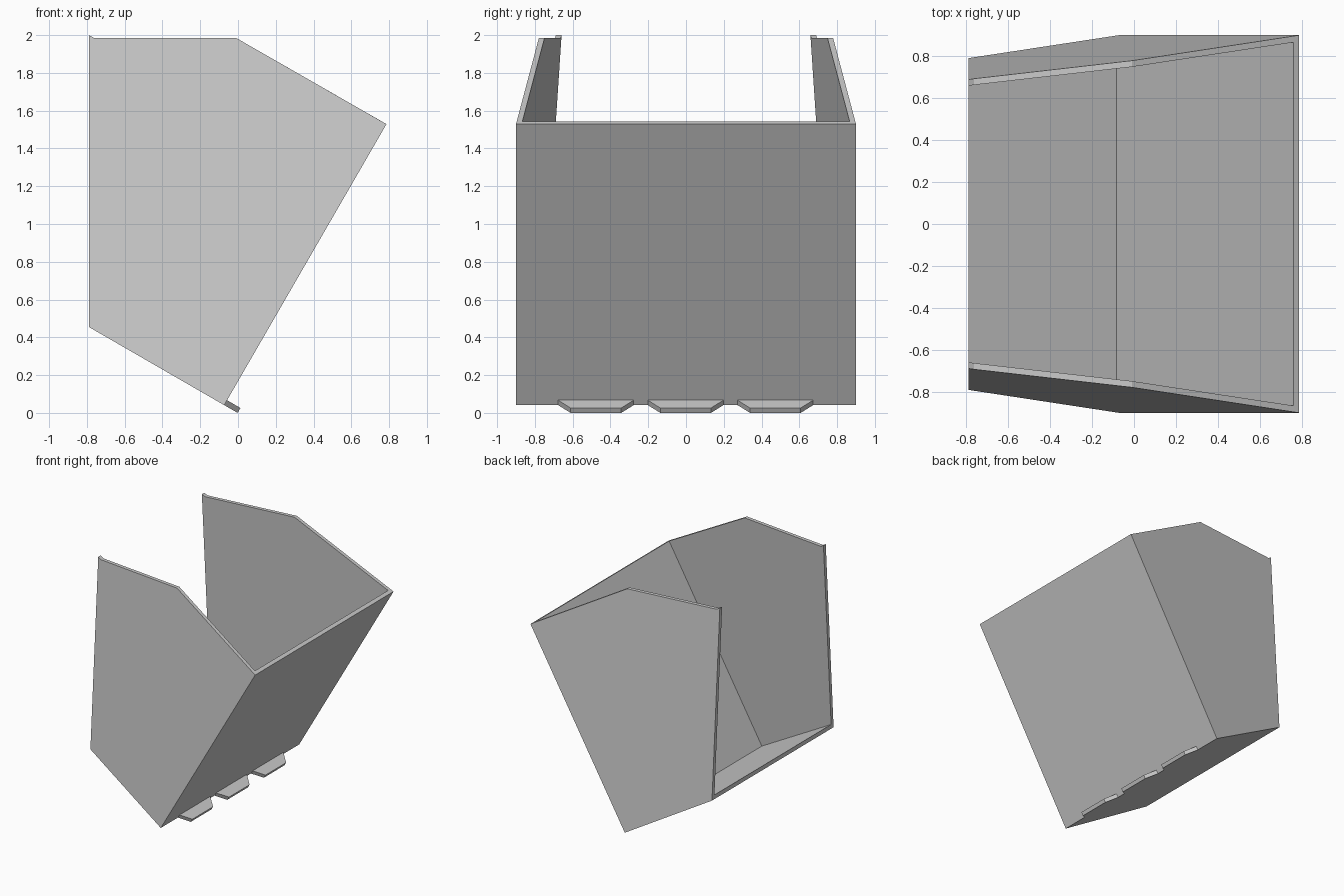
import bpy
import bmesh
from mathutils import Vector

cube = bpy.data.objects.get("Cube")
if cube:
    bpy.data.objects.remove(cube, do_unlink=True)

mat = bpy.data.materials.new("light grey metal")
mat.use_nodes = True
GREY = (0.6, 0.6, 0.6, 1.0)
mat.diffuse_color = GREY
mat.node_tree.nodes["Principled BSDF"].inputs["Base Color"].default_value = GREY

# Side profile (x, z): the bucket is tipped by 30 degrees
T = 0.03                                # plate thickness
DEPTH = Vector((-0.866, 0.5))           # from back plate towards the mouth
UP = Vector((0.5, 0.866))               # along the back plate
heel = Vector((-0.073, 0.041))
lip = heel + DEPTH * 0.828
back_top = heel + UP * 1.718
shoulder = Vector((-0.01, 1.985))
notch = Vector((-0.762, 1.985))
tip = Vector((lip.x, 2.0))
heel_in = heel + (DEPTH + UP) * T
back_in = back_top + DEPTH * T
lip_in = lip + Vector((0, T / 0.866))


def half_width(p):
    """The side walls draw together towards the mouth."""
    return 0.9 - 0.132 * (p - heel).dot(DEPTH)


def finish(bm, name):
    bmesh.ops.recalc_face_normals(bm, faces=bm.faces)
    mesh = bpy.data.meshes.new(name)
    bm.to_mesh(mesh)
    bm.free()
    mesh.materials.append(mat)
    obj = bpy.data.objects.new(name, mesh)
    bpy.context.collection.objects.link(obj)
    return obj


# Bucket shell: outer skin, inner skin and the rim between them
bm = bmesh.new()
outer_pts = [lip, heel, back_top, shoulder, notch, tip]
inner_pts = [lip_in, heel_in, back_in, shoulder, notch, tip]
skins = {}
for side in (-1, 1):
    for key, pts, inset in (("out", outer_pts, 0), ("in", inner_pts, T)):
        ring = [bm.verts.new((p.x, side * (half_width(p) - inset), p.y)) for p in pts]
        bm.faces.new(ring)
        skins[key, side] = ring
    # wall rim, from the back plate round to the lip
    a, b = skins["out", side], skins["in", side]
    for i in range(2, len(a)):
        j = (i + 1) % len(a)
        bm.faces.new((a[i], a[j], b[j], b[i]))
# floor and back plate, outside and inside
for key in ("out", "in"):
    r, l = skins[key, -1], skins[key, 1]
    for i in (0, 1):
        bm.faces.new((r[i], r[i + 1], l[i + 1], l[i]))
# rim of the lip and of the back plate
for i in (0, 2):
    bm.faces.new((skins["out", -1][i], skins["out", 1][i],
                  skins["in", 1][i], skins["in", -1][i]))
finish(bm, "bucket_shell")


# Tapered teeth continuing the floor plate past the heel
def tooth(name, y):
    bm = bmesh.new()
    end = heel - DEPTH * 0.082
    outline = [(heel, -0.2), (end, -0.134), (end, 0.134), (heel, 0.2)]
    face = bm.faces.new([bm.verts.new((p.x, y + w, p.y)) for p, w in outline])
    ext = bmesh.ops.extrude_face_region(bm, geom=[face])
    top = [v for v in ext["geom"] if isinstance(v, bmesh.types.BMVert)]
    bmesh.ops.translate(bm, verts=top, vec=(UP.x * T, 0, UP.y * T))
    finish(bm, name)


for name, y in (("right_tooth", -0.477), ("middle_tooth", -0.002), ("left_tooth", 0.473)):
    tooth(name, y)
